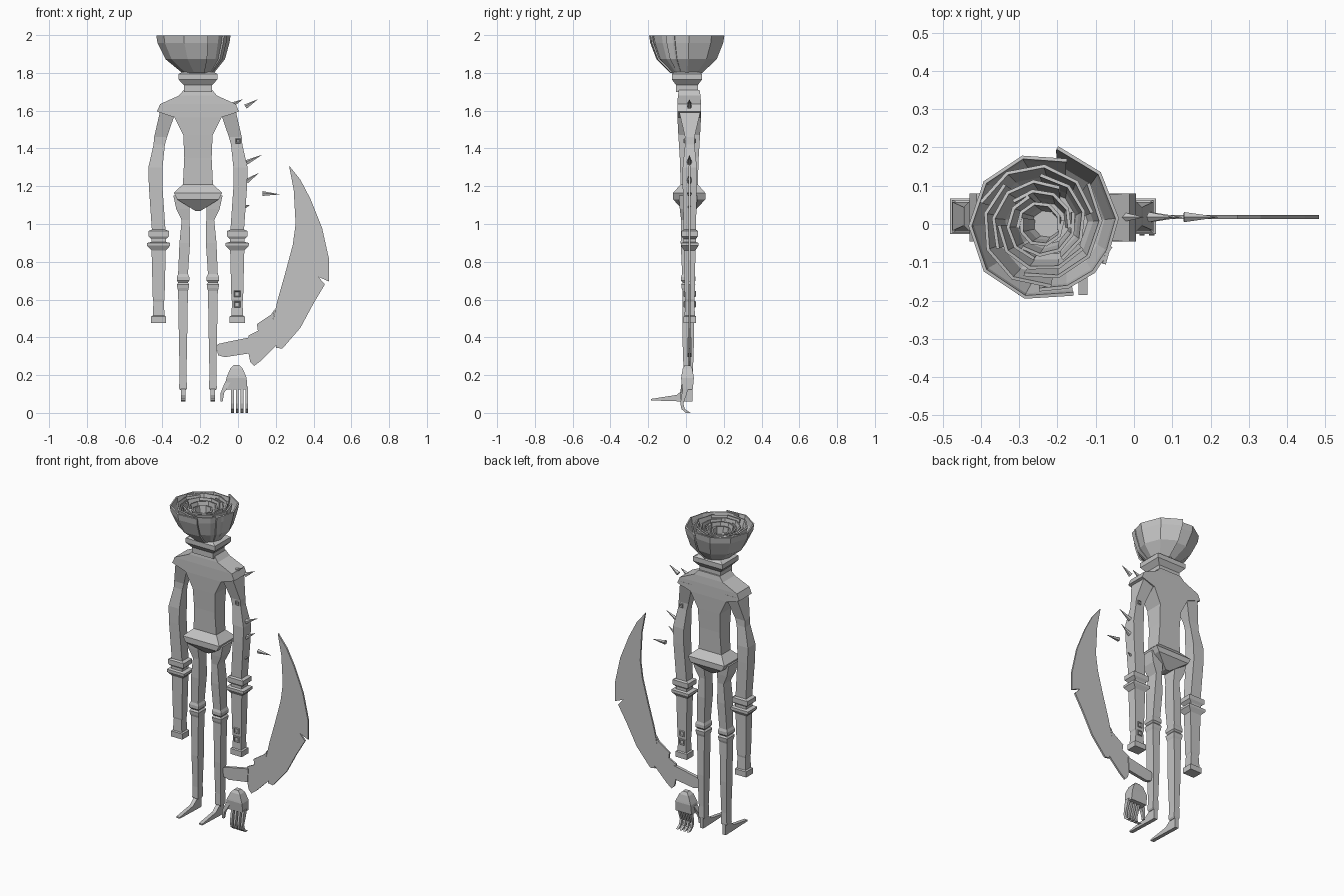
import bpy, bmesh, math
from mathutils import Vector

C, Y = -0.212, 0.017          # body axis
GREY = bpy.data.materials.new("grey")
GREY.diffuse_color = (0.55, 0.55, 0.55, 1)


def finish(name, bm):
    bmesh.ops.recalc_face_normals(bm, faces=bm.faces)
    me = bpy.data.meshes.new(name)
    bm.to_mesh(me)
    bm.free()
    me.materials.append(GREY)
    ob = bpy.data.objects.new(name, me)
    bpy.context.collection.objects.link(ob)
    return ob


def loft(name, sections):
    """Rectangular sections (x, y, z, width, depth) joined in order."""
    bm = bmesh.new()
    rings = []
    for x, y, z, w, d in sections:
        rings.append([bm.verts.new((x + a * w / 2, y + b * d / 2, z))
                      for a, b in ((-1, -1), (1, -1), (1, 1), (-1, 1))])
    for p, q in zip(rings, rings[1:]):
        for i in range(4):
            j = (i + 1) % 4
            bm.faces.new((p[i], p[j], q[j], q[i]))
    bm.faces.new(rings[0])
    bm.faces.new(rings[-1])
    return finish(name, bm)


def plate(name, pts, centre, thick, axis):
    """Outline extruded along y (pts are x,z) or along x (pts are y,z)."""
    bm = bmesh.new()
    off = Vector((thick, 0, 0)) if axis == 'x' else Vector((0, thick, 0))
    mk = (lambda a, b: (centre - thick / 2, a, b)) if axis == 'x' else \
         (lambda a, b: (a, centre - thick / 2, b))
    f = bm.faces.new([bm.verts.new(mk(a, b)) for a, b in pts])
    ext = bmesh.ops.extrude_face_region(bm, geom=[f])
    bmesh.ops.translate(bm, vec=off,
                        verts=[v for v in ext['geom'] if isinstance(v, bmesh.types.BMVert)])
    return finish(name, bm)


def cone(name, a, b, r):
    a, b = Vector(a), Vector(b)
    bm = bmesh.new()
    bmesh.ops.create_cone(bm, cap_ends=True, segments=5, radius1=r, radius2=0.0005,
                          depth=(b - a).length)
    ob = finish(name, bm)
    ob.location = (a + b) / 2
    ob.rotation_euler = (b - a).to_track_quat('Z', 'Y').to_euler()
    return ob


# Torso with sloped shoulders and flared hips
loft("torso", [(C, Y, z, w, d) for z, w, d in (
    (1.71, .15, .11), (1.68, .20, .12), (1.635, .40, .125), (1.595, .435, .125),
    (1.565, .25, .125), (1.47, .155, .115), (1.35, .145, .10), (1.20, .16, .09))])
loft("pelvis", [(C, Y, z, w, d) for z, w, d in (
    (1.21, .16, .09), (1.165, .255, .17), (1.13, .22, .17), (1.07, .03, .06))])

# Neck collar
loft("collar", [(C, 0.005, z, w, d) for z, w, d in (
    (1.70, .15, .115), (1.735, .15, .115), (1.765, .205, .16),
    (1.795, .205, .16), (1.805, .16, .13))])

# Arms with cuffs, and legs with pointed feet
ARM = ((.155, 1.61, .085, .12), (.198, 1.46, .068, .05), (.205, 1.42, .06, .05),
       (.225, 1.30, .075, .075), (.224, 1.20, .072, .075), (.208, .97, .072, .065),
       (.208, .963, .11, .085), (.208, .935, .11, .085), (.208, .92, .075, .065),
       (.208, .905, .075, .065), (.208, .90, .122, .092), (.208, .885, .122, .092),
       (.208, .86, .075, .06), (.208, .60, .062, .052), (.208, .59, .055, .048),
       (.208, .515, .062, .055), (.208, .51, .08, .068), (.208, .475, .08, .068))
LEG = ((.09, 1.15, .08, .10), (.08, 1.08, .07, .09), (.065, 1.02, .042, .075),
       (.070, .90, .056, .08), (.079, .735, .052, .065), (.079, .72, .066, .075),
       (.079, .70, .066, .075), (.079, .69, .05, .06), (.079, .68, .066, .075),
       (.079, .66, .06, .07), (.079, .645, .052, .06), (.079, .40, .044, .062),
       (.079, .20, .036, .048), (.079, .13, .042, .05), (.079, .12, .03, .04))
for side, s in (("left", -1), ("right", 1)):
    loft(side + "_arm", [(C + s * dx, 0.02, z, w, d) for dx, z, w, d in ARM])
    loft(side + "_leg", [(C + s * dx, 0.012, z, w, d) for dx, z, w, d in LEG])
    plate(side + "_foot", [(.035, .13), (.035, .06), (.0, .06), (-.185, .066),
                           (-.185, .074), (-.05, .095), (-.005, .13)],
          C + s * .079, .024, 'x')

# Small square rings on the right arm
for i, (x, z, r) in enumerate(((-.004, .63, .02), (-.004, .575, .02), (.0, 1.44, .014))):
    for s in (-1, 1):
        bpy.ops.mesh.primitive_torus_add(major_segments=4, minor_segments=4,
                                         major_radius=r, minor_radius=.005,
                                         location=(x, .02 + s * .027, z),
                                         rotation=(math.pi / 2, math.pi / 4, 0))
        ring = bpy.context.object
        ring.name = f"arm_ring_{i}_{s}"
        ring.data.materials.append(GREY)

# Thorns beside the right arm
for i, (x0, z0, x1, z1) in enumerate((
        (.04, 1.62, .105, 1.66), (-.03, 1.63, .025, 1.66), (.045, 1.325, .125, 1.365),
        (.045, 1.225, .11, 1.27), (.13, 1.16, .22, 1.157), (.025, 1.085, .062, 1.1))):
    cone(f"thorn_{i}", (x0, .018, z0), (x1, .018, z1), .014)

# Curved blade with notches and a short grip
plate("blade", [
    (.055, .32), (.065, .27), (.085, .248), (.12, .275), (.205, .36), (.20, .345),
    (.235, .34), (.33, .45), (.40, .58), (.46, .68), (.425, .72), (.483, .695),
    (.483, .81), (.445, .98), (.385, 1.13), (.33, 1.235), (.27, 1.31), (.295, 1.18),
    (.305, 1.0), (.29, .89), (.25, .74), (.21, .60), (.185, .49), (.195, .55),
    (.175, .52), (.10, .47), (.105, .435), (.055, .41)], .018, .011, 'y')
plate("blade_grip", [(-.115, .35), (-.105, .305), (-.07, .295), (.06, .315),
                     (.065, .40), (-.06, .375), (-.105, .365)], .018, .02, 'y')

# Detached hand
loft("palm", [(-.008, .008, z, w, d) for z, w, d in (
    (.253, .03, .03), (.235, .065, .05), (.195, .10, .065), (.185, .108, .068),
    (.125, .112, .055))])
for i in range(4):
    x = -.029 + i * .025
    loft(f"finger_{i}", [(x, y, z, .014, d) for y, z, d in (
        (.0, .14, .03), (-.012, .09, .025), (-.022, .05, .016), (-.015, .02, .018),
        (.012, .0, .025))])
loft("thumb", [(-.05, -.005, .17, .03, .035), (-.07, -.015, .13, .026, .025),
               (-.083, -.02, .105, .018, .02), (-.087, -.02, .06, .012, .014)])


# Bloom head: rings of overlapping petals
def petal(name, a0, sweep, r0, r1, profile, segs, centre):
    bm = bmesh.new()
    cols = []
    for k in range(segs + 1):
        t = k / segs
        a = math.radians(a0 - sweep * t)
        r = r0 + (r1 - r0) * t
        col = []
        for f, z in profile:
            cx = C + (centre - C) * min(1, (z - 1.8) / .12)
            col.append(bm.verts.new((cx + f * r * math.cos(a), f * r * math.sin(a), z)))
        cols.append(col)
    for p, q in zip(cols, cols[1:]):
        for i in range(len(profile) - 1):
            bm.faces.new((p[i], q[i], q[i + 1], p[i + 1]))
    ob = finish(name, bm)
    m = ob.modifiers.new("thickness", 'SOLIDIFY')
    m.thickness, m.offset = .009, 0
    return ob


OUTER = ((.42, 1.803), (.80, 1.875), (.97, 1.96), (1.0, 1.998))
for i, (a0, sweep, r0, r1) in enumerate(((79, 112, .203, .192), (-18, 75, .188, .172),
                                         (-66, 225, .20, .178))):
    petal(f"outer_petal_{i}", a0, sweep, r0, r1, OUTER, max(3, round(sweep / 37)), -.239)
for ring, (r, n, top) in enumerate(((.165, 3, 1.995), (.128, 3, 1.988),
                                    (.092, 3, 1.98), (.06, 2, 1.965))):
    prof = ((.55, 1.83), (.85, 1.89), (1.0, top))
    for k in range(n):
        petal(f"inner_petal_{ring}_{k}", 40 + ring * 50 + k * 360 / n, 360 / n + 28,
              r, r * .84, prof, 4 if n == 3 else 5, -.245)

# Closed floor of the bloom
for nm, r, z, x in (("bloom_base", .08, 1.803, C), ("bloom_floor", .115, 1.86, -.23)):
    bm = bmesh.new()
    bmesh.ops.create_cone(bm, cap_ends=True, segments=8, radius1=r, radius2=r,
                          depth=.008)
    finish(nm, bm).location = (x, 0, z)
